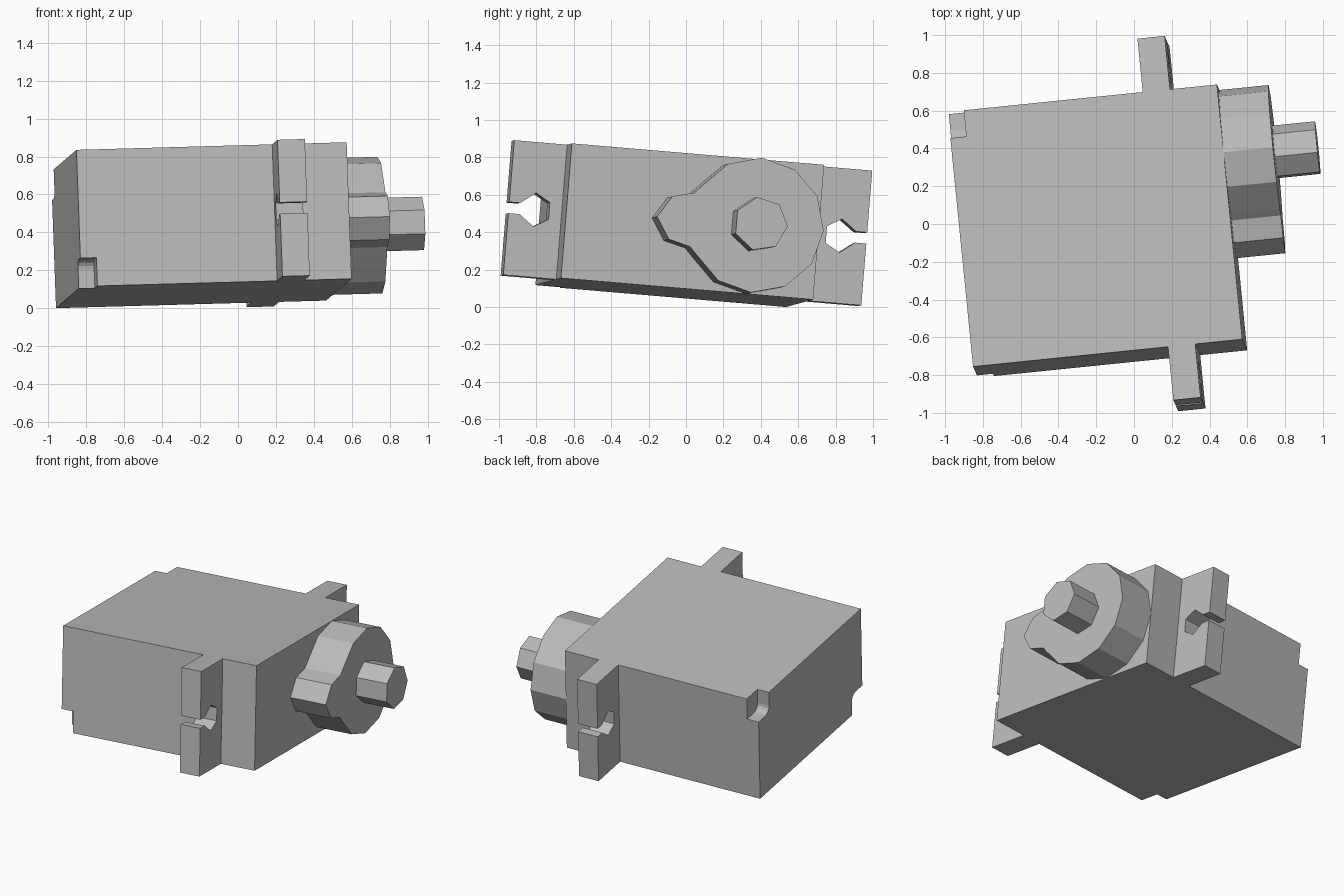
import bpy, bmesh
from math import cos, sin, radians
from mathutils import Matrix, Vector

if "Cube" in bpy.data.objects:
    bpy.data.objects.remove(bpy.data.objects["Cube"])

# Tilted frame: u runs along the shaft, v along the case, w through its thickness
u = Vector((1.425, 0.145, 0.04)).normalized()
v = Vector((-0.14, 1.35, -0.115))
v = (v - u * v.dot(u)).normalized()
w = u.cross(v)
FRAME = Matrix.Translation((0.573, -0.61, 0.875)) @ Matrix((u, v, w)).transposed().to_4x4()

LENGTH, WIDTH, THICK, TAB = 1.433, 1.36, 0.723, 0.285
MID = -THICK / 2

grey = bpy.data.materials.new("grey plastic")
grey.use_nodes = True
COLOUR = (0.5, 0.5, 0.5, 1)
grey.diffuse_color = COLOUR
grey.node_tree.nodes["Principled BSDF"].inputs["Base Color"].default_value = COLOUR


def prism(name, outline, axis, start, end):
    """Extrude a flat outline along u (points are v, w) or along w (points are u, v)."""
    bm = bmesh.new()
    place = (lambda a, b: (start, a, b)) if axis == "u" else (lambda a, b: (a, b, start))
    face = bm.faces.new([bm.verts.new(place(a, b)) for a, b in outline])
    top = bmesh.ops.extrude_face_region(bm, geom=[face])["geom"]
    shift = Vector((end - start, 0, 0)) if axis == "u" else Vector((0, 0, end - start))
    bmesh.ops.translate(bm, vec=shift, verts=[g for g in top if isinstance(g, bmesh.types.BMVert)])
    bmesh.ops.recalc_face_normals(bm, faces=bm.faces)
    mesh = bpy.data.meshes.new(name)
    bm.to_mesh(mesh)
    bm.free()
    mesh.materials.append(grey)
    obj = bpy.data.objects.new(name, mesh)
    obj.matrix_world = FRAME
    bpy.context.collection.objects.link(obj)
    return obj


def ring(centre, radius, angles):
    return [(centre[0] + radius * cos(radians(a)), centre[1] + radius * sin(radians(a)))
            for a in angles]


def cut(target, cutters):
    """Subtract the cutters, then remove them."""
    for c in cutters:
        c.hide_render = True
        mod = target.modifiers.new(c.name, "BOOLEAN")
        mod.operation, mod.solver, mod.object = "DIFFERENCE", "EXACT", c
    bpy.context.view_layer.update()
    result = bpy.data.meshes.new_from_object(
        target.evaluated_get(bpy.context.evaluated_depsgraph_get()))
    target.modifiers.clear()
    target.data = result
    for c in cutters:
        bpy.data.objects.remove(c)


# Case with a mounting tab at each end
NEAR, FAR = -0.25, -0.395
case = prism("motor_case", [
    (0, 0), (0, WIDTH), (NEAR, WIDTH), (NEAR, WIDTH + TAB), (FAR, WIDTH + TAB), (FAR, WIDTH),
    (-LENGTH, WIDTH), (-LENGTH, 0), (FAR, 0), (FAR, -TAB), (NEAR, -TAB), (NEAR, 0)],
    "w", 0, -THICK)

# Hexagonal screw holes with slots open to the tab ends
cutters = []
for side, centre in ((-1, -0.145), (1, WIDTH + 0.145)):
    hole = [(0.3, 0.03), (0.08, 0.03)] + ring((0, 0), 0.09, (90, 150, 210, 270))
    hole += [(0.08, -0.03), (0.3, -0.03)]
    cutters.append(prism("screw_slot", [(centre + side * a, MID + b) for a, b in hole],
                         "u", FAR - 0.05, NEAR + 0.05))

# Cable notches with a rounded inner edge, at two opposite rear corners
R = 0.05
notch = [(1.5, 0.1), (1.5, -0.15)]
notch += ring((1.22 + R, -0.15 + R), R, (270, 247, 225, 202, 180)) + [(1.22, 0.1)]
for points in (notch, [(WIDTH - a, -THICK - b) for a, b in notch]):
    cutters.append(prism("cable_notch", points, "u", -LENGTH - 0.1, -LENGTH + 0.085))
cut(case, cutters)

# Gear housing: a round boss with a small lobe, drawn as one outline
AXLE = (WIDTH + MID, MID)
lobe = [(0.652, -0.145), (0.535, -0.115), (0.462, 0), (0.535, 0.115), (0.652, 0.145)]
outline = ring(AXLE, THICK / 2, range(-150, 151, 30))
outline += [(a, MID + b) for a, b in reversed(lobe)]
prism("gear_housing", outline, "u", -0.02, 0.262)

# Seven-sided output shaft
prism("output_shaft", ring(AXLE, 0.145, [i * 360 / 7 for i in range(7)]), "u", 0.2, 0.488)
